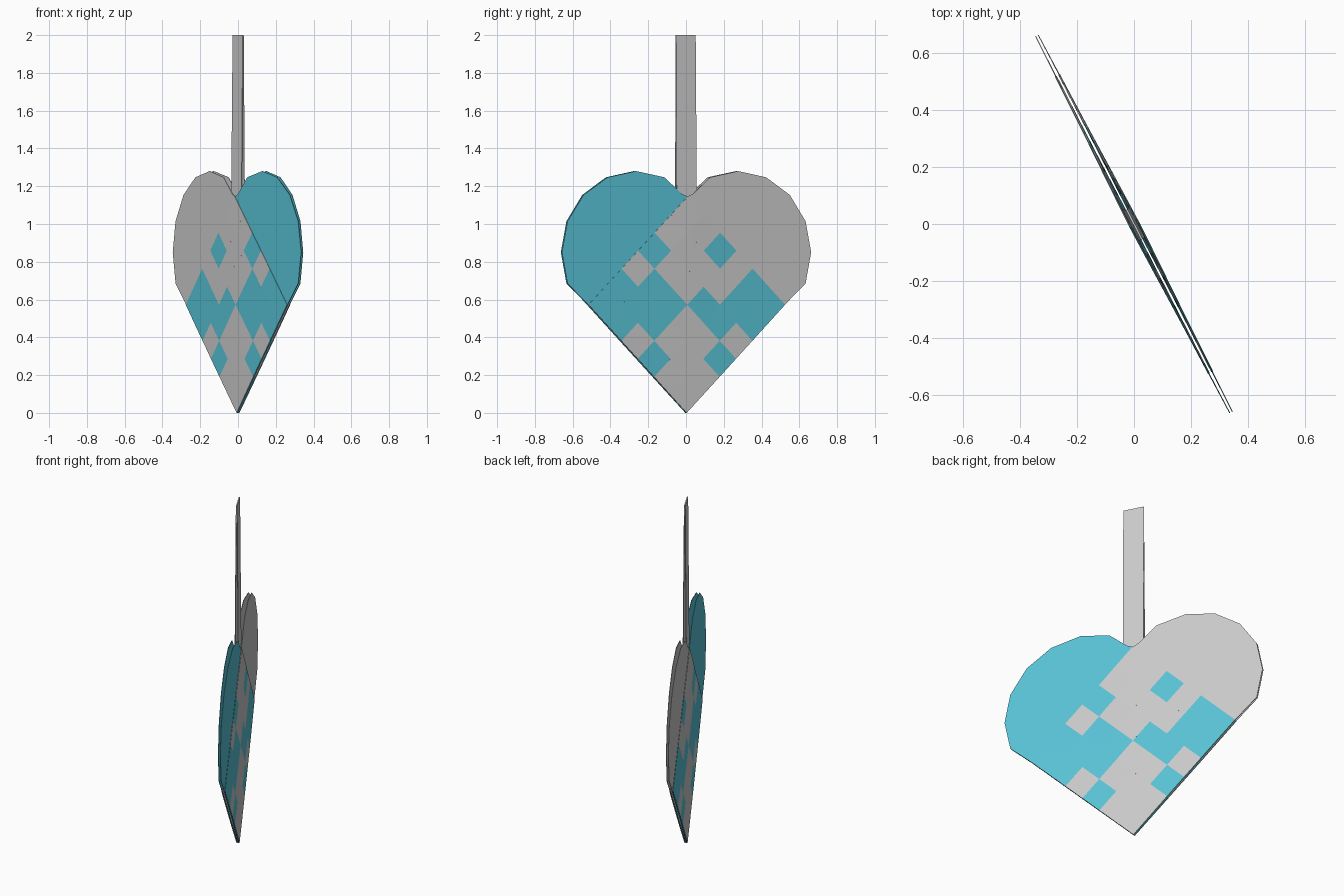
import bpy, math
from mathutils import Vector

if "Cube" in bpy.data.objects:
    bpy.data.objects.remove(bpy.data.objects["Cube"])

U = Vector((-0.458, 0.889, 0))   # across the heart
N = Vector((0.889, 0.458, 0))    # through the heart
STEP_U, STEP_Z = 0.585 / 6, 1.145 / 12   # half-diagonals of one weave cell

teal = bpy.data.materials.new("teal_paper")
teal.diffuse_color = (0.10, 0.55, 0.68, 1)
teal.use_nodes = True
teal.node_tree.nodes["Principled BSDF"].inputs["Base Color"].default_value = teal.diffuse_color

# which paper lies outermost, T = teal (rows climb left, columns climb right)
WEAVE = ["ggTgTT",
         "gggTTT",
         "TggTgg",
         "gTTggT",
         "TTTggg",
         "TTgTgg"]


def place(u, z, side, lift=0.0):
    """Point on one gently bulging leaf of the basket."""
    n = 0.005 + 0.011 * max(0, 1 - abs(u) / 0.743) * min(1, z) + lift
    return U * u + N * (n * side) + Vector((0, 0, z))


def paper(name, polys, mat=None, thick=0.003):
    verts, faces = [], []
    for poly in polys:
        faces.append(range(len(verts), len(verts) + len(poly)))
        verts += poly
    me = bpy.data.meshes.new(name)
    me.from_pydata(verts, [], [list(f) for f in faces])
    ob = bpy.data.objects.new(name, me)
    bpy.context.collection.objects.link(ob)
    if mat:
        me.materials.append(mat)
    m = ob.modifiers.new("thickness", "SOLIDIFY")
    m.thickness, m.offset = thick, 0
    return ob


def leaf(name, side, lobe_sign, mat):
    """Rounded lobe plus the interlaced strips of one paper."""
    lobe = [(0, 1.145), (0.034, 1.16)]
    for k in range(7):
        a = math.radians(112.5 - 22.5 * k)
        lobe.append((0.304 + 0.438 * math.cos(a), 0.85 + 0.43 * math.sin(a)))
    lobe.append((0.585, 0.5725))
    polys = [[place(u * lobe_sign, z, side) for u, z in lobe]]
    if side * lobe_sign > 0:
        polys[0].reverse()
    for j, row in enumerate(WEAVE):
        for i, c in enumerate(row):
            lift = 0.002 if (c == "T") == (mat is not None) else -0.002
            corners = [(i, j), (i + 1, j), (i + 1, j + 1), (i, j + 1)]
            quad = [place((a - b) * STEP_U, (a + b) * STEP_Z, side, lift)
                    for a, b in corners]
            polys.append(quad if side < 0 else quad[::-1])
    paper(name, polys, mat)


for side, label in ((1, "front"), (-1, "back")):
    leaf(label + "_grey_leaf", side, 1, None)
    leaf(label + "_teal_leaf", side, -1, teal)
    # hanging strap, tucked inside the leaf and meeting its twin at the top
    strap = [(-0.06, 0.95, 0.010), (0.06, 0.95, 0.010),
             (0.056, 1.998, 0.002), (-0.060, 1.996, 0.002)]
    paper(label + "_strap",
          [[U * u + N * (n * side) + Vector((0, 0, z)) for u, z, n in strap]])

# cap closing the strap loop at the top
paper("strap_fold", [[U * u + N * n + Vector((0, 0, 1.998))
                      for u, n in ((-0.06, -0.003), (0.056, -0.003),
                                   (0.056, 0.003), (-0.06, 0.003))]])
